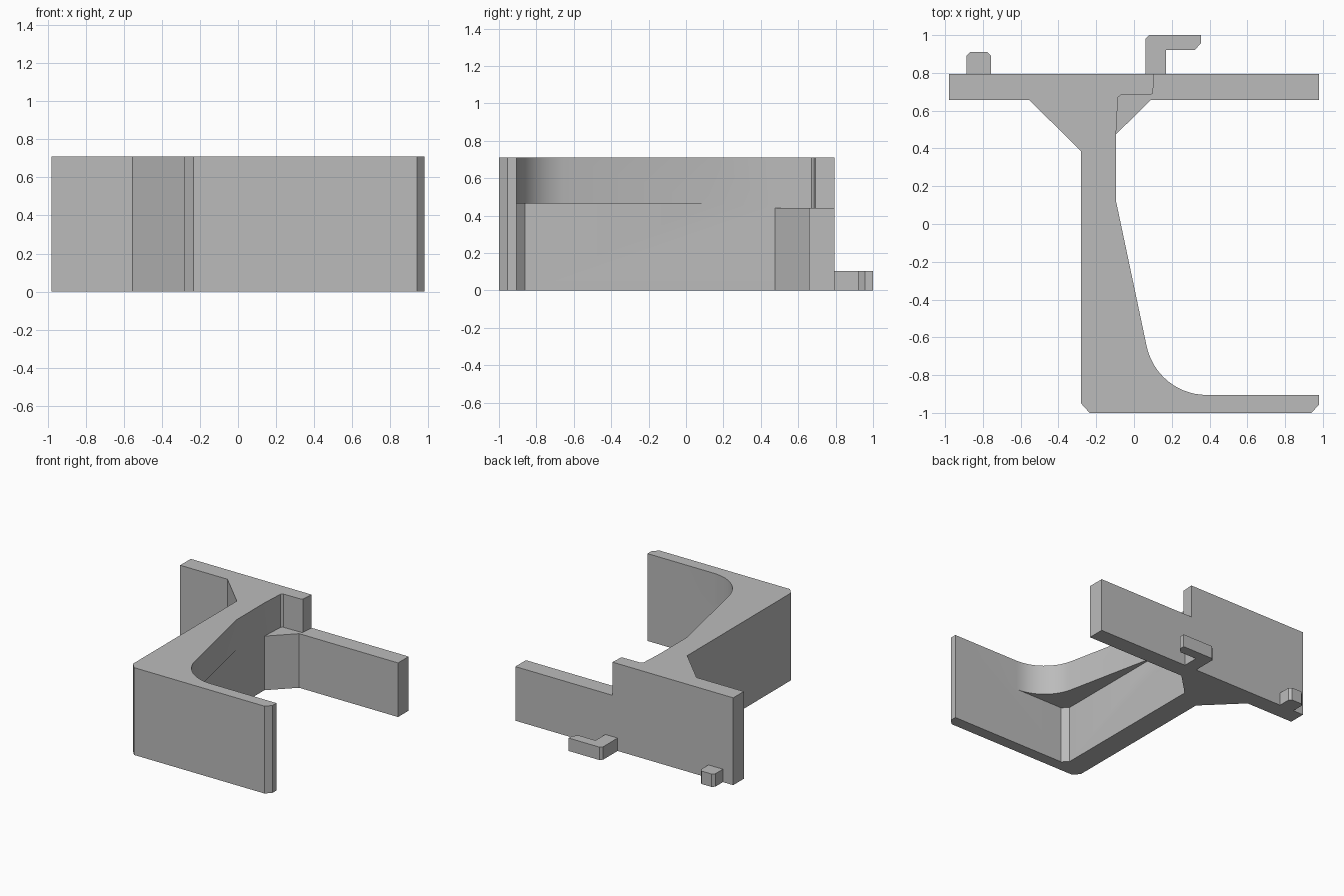
import bpy
import bmesh
import math

if "Cube" in bpy.data.objects:
    bpy.data.objects.remove(bpy.data.objects["Cube"], do_unlink=True)

GREY = (0.5, 0.5, 0.5, 1)
grey = bpy.data.materials.new("plain grey")
grey.use_nodes = True
grey.diffuse_color = GREY
grey.node_tree.nodes["Principled BSDF"].inputs["Base Color"].default_value = GREY

HEIGHT, LEDGE, LOW_TOP, PEG_TOP = 0.71, 0.465, 0.44, 0.105
PLATE_FRONT, PLATE_BACK = 0.657, 0.793
WEB = -0.095    # inner face of the upright web
LIP = -0.905    # inner face of the front wall


def prism(name, outline, bottom, top):
    """Extrude a plan outline between two heights."""
    bm = bmesh.new()
    face = bm.faces.new([bm.verts.new((x, y, bottom)) for x, y in outline])
    moved = bmesh.ops.extrude_face_region(bm, geom=[face])["geom"]
    verts = [v for v in moved if isinstance(v, bmesh.types.BMVert)]
    bmesh.ops.translate(bm, verts=verts, vec=(0, 0, top - bottom))
    bmesh.ops.recalc_face_normals(bm, faces=bm.faces)
    mesh = bpy.data.meshes.new(name)
    bm.to_mesh(mesh)
    bm.free()
    obj = bpy.data.objects.new(name, mesh)
    mesh.materials.append(grey)
    bpy.context.collection.objects.link(obj)
    return obj


# Full-height frame: left plate, left gusset, web and front wall
frame = prism("bracket_frame", [
    (-0.98, PLATE_BACK), (-0.98, PLATE_FRONT), (-0.555, PLATE_FRONT), (-0.28, 0.385),
    (-0.28, -0.95), (-0.235, -1), (0.94, -1), (0.98, -0.955), (0.98, LIP),
    (-0.05, LIP), (WEB, -0.86), (WEB, 0.475), (-0.085, 0.67), (-0.07, 0.682),
    (0.09, 0.685), (0.1, 0.692), (0.107, PLATE_BACK)], 0, HEIGHT)

# Low right plate with its gusset
low_plate = prism("right_plate", [
    (-0.15, PLATE_BACK), (-0.15, 0.42), (WEB, 0.475), (0.09, PLATE_FRONT),
    (0.98, PLATE_FRONT), (0.98, PLATE_BACK)], 0, LOW_TOP)

# Overhanging upper brace, sloping into a rounded inside corner
RADIUS = 0.325
centre_x, centre_y = 0.385, LIP + RADIUS
arc = [(centre_x + RADIUS * math.cos(a), centre_y + RADIUS * math.sin(a))
       for a in [math.radians(193 + 77 * i / 14) for i in range(15)]]
brace = prism("upper_brace", [(WEB, 0.12)] + arc + [
    (centre_x, -0.95), (-0.2, -0.95), (-0.2, 0.12)], LEDGE, HEIGHT)

# Join the body into one solid
bpy.context.view_layer.objects.active = frame
for part in (low_plate, brace):
    mod = frame.modifiers.new("join", "BOOLEAN")
    mod.operation, mod.solver, mod.object = "UNION", "EXACT", part
    bpy.ops.object.modifier_apply(modifier=mod.name)
    bpy.data.objects.remove(part, do_unlink=True)
frame.select_set(True)
bpy.ops.object.shade_smooth_by_angle(angle=math.radians(12))

# Small locating peg and hook on the back
prism("locating_peg", [
    (-0.887, PLATE_BACK), (-0.887, 0.89), (-0.867, 0.91), (-0.777, 0.91),
    (-0.757, 0.89), (-0.757, PLATE_BACK)], 0, PEG_TOP)
prism("back_hook", [
    (0.06, PLATE_BACK), (0.06, 0.98), (0.08, 1), (0.355, 1), (0.355, 0.957),
    (0.32, 0.92), (0.17, 0.92), (0.17, PLATE_BACK)], 0, PEG_TOP)
